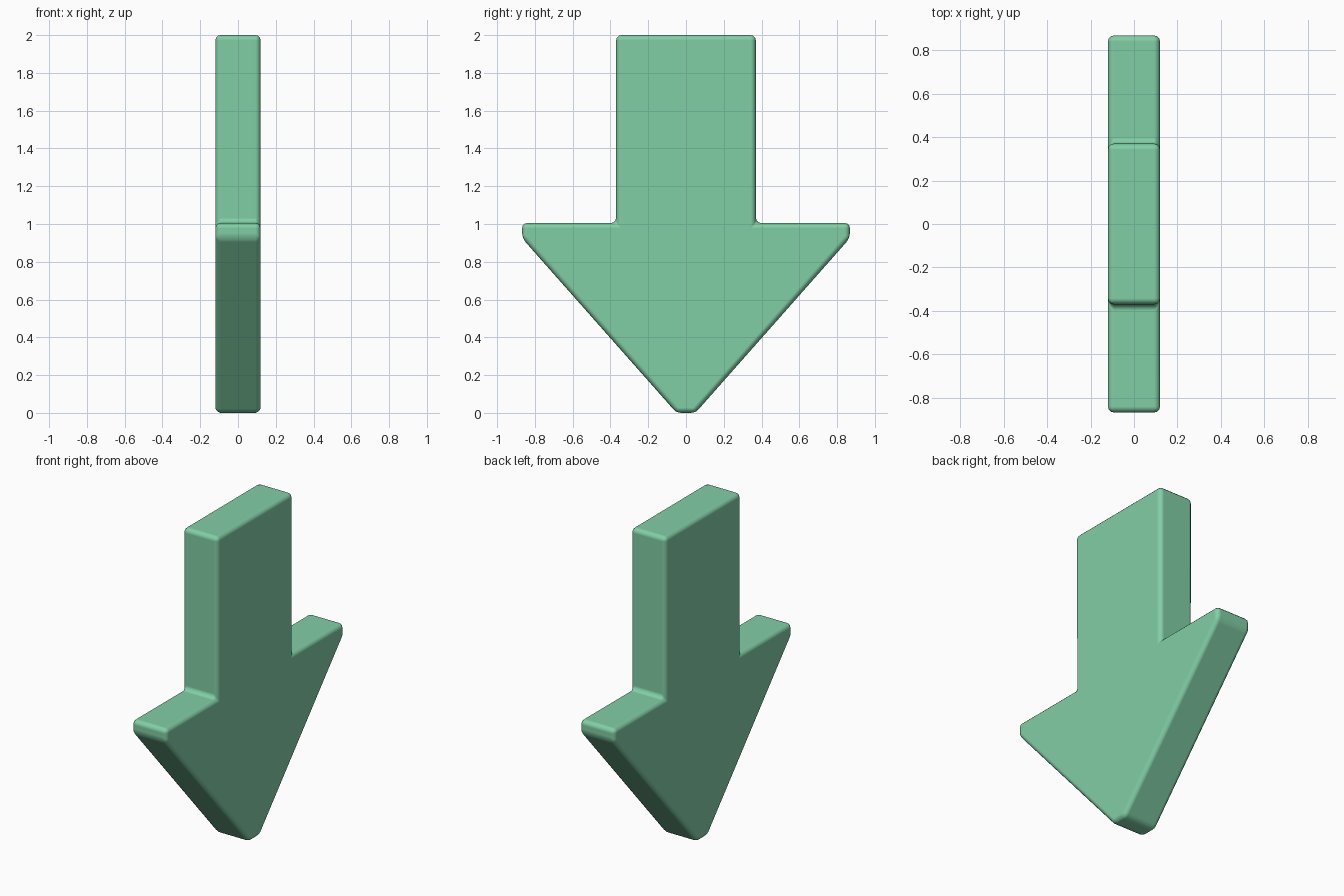
import bpy, bmesh

if "Cube" in bpy.data.objects:
    bpy.data.objects.remove(bpy.data.objects["Cube"])

HALF_THICK = 0.12

# Right half of the arrow outline (y, z), mirrored for the left half
half = [(0.05, 0.0), (0.868, 0.925), (0.868, 1.005), (0.37, 1.005), (0.37, 2.0)]
outline = half + [(-y, z) for y, z in reversed(half)]

# Extrude the outline along x
bm = bmesh.new()
face = bm.faces.new([bm.verts.new((-HALF_THICK, y, z)) for y, z in outline])
ext = bmesh.ops.extrude_face_region(bm, geom=[face])
moved = [g for g in ext["geom"] if isinstance(g, bmesh.types.BMVert)]
bmesh.ops.translate(bm, verts=moved, vec=(2 * HALF_THICK, 0, 0))
bmesh.ops.recalc_face_normals(bm, faces=bm.faces)
mesh = bpy.data.meshes.new("down_arrow")
bm.to_mesh(mesh)
bm.free()

arrow = bpy.data.objects.new("down_arrow", mesh)
bpy.context.collection.objects.link(arrow)

# Soft rounded edges
bevel = arrow.modifiers.new("rounded_edges", "BEVEL")
bevel.width = 0.028
bevel.segments = 3
bevel.limit_method = "ANGLE"
bevel.angle_limit = 0.5
bevel.harden_normals = True

# Smooth shading
for p in mesh.polygons:
    p.use_smooth = True

# Green material
green = bpy.data.materials.new("mint_green")
green.diffuse_color = (0.22, 0.62, 0.38, 1.0)
green.use_nodes = True
green.node_tree.nodes["Principled BSDF"].inputs["Base Color"].default_value = green.diffuse_color
mesh.materials.append(green)
